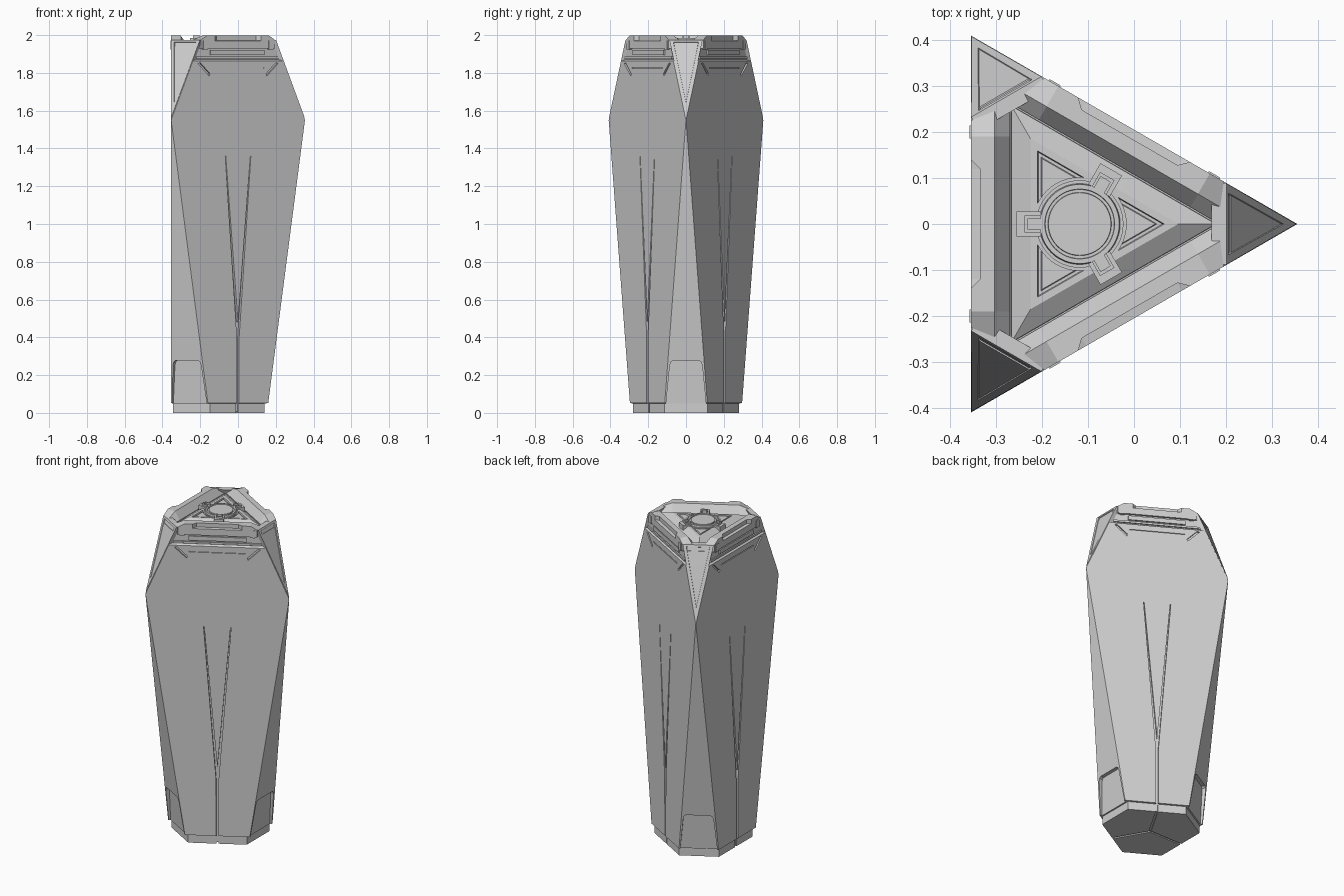
import bpy, bmesh, math
from mathutils import Vector

if "Cube" in bpy.data.objects:
    bpy.data.objects.remove(bpy.data.objects["Cube"])

grey = bpy.data.materials.new("plain_grey")
grey.use_nodes = True
grey.diffuse_color = (0.62, 0.62, 0.62, 1)
grey.node_tree.nodes["Principled BSDF"].inputs["Base Color"].default_value = (0.62, 0.62, 0.62, 1)

CX = -0.118                 # axis of the three-fold symmetry
R, C = 0.2365, 0.473        # distance of the sides and of the corners
SIDES = [math.radians(a) for a in (180, -60, 60)]
CORNERS = [math.radians(a) for a in (0, 120, 240)]


def at(angle, t, r, z):
    """Point r outward along the angle, t sideways."""
    c, s = math.cos(angle), math.sin(angle)
    return Vector((CX + r * c - t * s, r * s + t * c, z))


def finish(name, bm, cutter=False):
    bmesh.ops.recalc_face_normals(bm, faces=bm.faces)
    mesh = bpy.data.meshes.new(name)
    bm.to_mesh(mesh)
    bm.free()
    ob = bpy.data.objects.new(name, mesh)
    bpy.context.collection.objects.link(ob)
    mesh.materials.append(grey)
    if cutter:
        ob.hide_render = True
        ob.hide_viewport = True
    return ob


def loft(bm, rings):
    """Skin a list of equal point rings and cap both ends."""
    rows = [[bm.verts.new(p) for p in ring] for ring in rings]
    n = len(rows[0])
    for a, b in zip(rows, rows[1:]):
        for i in range(n):
            j = (i + 1) % n
            bm.faces.new((a[i], a[j], b[j], b[i]))
    bm.faces.new(rows[0])
    bm.faces.new(rows[-1])


def plate(bm, angle, outline, r0, r1):
    """Extrude a (t, z) outline between two outward distances."""
    loft(bm, [[at(angle, t, r, z) for t, z in outline] for r in (r0, r1)])


def box(t0, t1, z0, z1):
    return [(t0, z0), (t1, z0), (t1, z1), (t0, z1)]


def hexagon(z, r, c):
    """Triangle with sides at r and corners cut at c."""
    s = (c - r / 2) / math.sin(math.radians(60))
    return [at(a, t, r, z) for a in SIDES for t in (-s, s)]


def triangle(z, r):
    return [at(a, 0, 2 * r, z) for a in CORNERS]


def corner_cut(z):
    return C - 0.369 * (z - 1.55)


# Main body
bm = bmesh.new()
loft(bm, [hexagon(0, 0.227, 0.258), hexagon(0.05, 0.227, 0.258),
          hexagon(0.052, R, 0.278), hexagon(1.55, R, C - 0.0005)]
     + [hexagon(z, r, corner_cut(z)) for z, r in
        ((1.862, R), (1.87, 0.224), (1.94, 0.224))])
body = finish("body", bm)

# Y-shaped seams on the sides
seams = bmesh.new()
half = [(0.006, -0.02), (0.007, 0.4), (0.0785, 1.36), (0.075, 1.36)]
outline = half + [(0, 0.48)] + [(-t, z) for t, z in reversed(half)]
for a in SIDES:
    plate(seams, a, outline, 0.22, 0.26)

# Arched recesses at the foot of each corner
arches = bmesh.new()
half = [(0.112, -0.02), (0.086, 0.25), (0.081, 0.268), (0.07, 0.277)]
outline = half + [(-t, z) for t, z in reversed(half)]
for a in CORNERS:
    loft(arches, [[at(a, t, 0.26 + 0.09 * max(z, 0), z) for t, z in outline],
                  [at(a, t, 0.5, z) for t, z in outline]])

# Short slanted slots and a fine line near the top of each side
slots = bmesh.new()
for a in SIDES:
    for m in (-1, 1):
        plate(slots, a, [(m * 0.245, 1.85), (m * 0.175, 1.783),
                         (m * 0.172, 1.797), (m * 0.23, 1.853)], 0.226, 0.26)
    plate(slots, a, box(-0.16, 0.16, 1.823, 1.828), 0.231, 0.26)

# Seams under the foot
under = bmesh.new()
for a in SIDES:
    plate(under, a, box(-0.006, 0.006, -0.02, 0.007), -0.004, 0.26)

for name, cut in (("seam_cutter", seams), ("arch_cutter", arches),
                  ("slot_cutter", slots), ("under_cutter", under)):
    mod = body.modifiers.new(name, "BOOLEAN")
    mod.operation = "DIFFERENCE"
    mod.solver = "EXACT"
    mod.use_self = name == "under_cutter"
    mod.object = finish(name, cut, cutter=True)

# Corner shields with a sunken triangular panel
bm = bmesh.new()
for a in CORNERS:
    rings = []
    for z0, z1, w, off in ((1.565, 1.975, 0.088, -0.03), (1.565, 1.975, 0.088, 0.003),
                           (1.64, 1.963, 0.067, 0.003), (1.645, 1.96, 0.065, -0.003)):
        rings.append([at(a, t, corner_cut(z) + off, z)
                      for t, z in ((0, z0), (w, z1), (-w, z1))])
    loft(bm, rings)
finish("corner_shields", bm)

# Top rails: raised middle, notched outer edge, slope towards the centre
bm = bmesh.new()
stations = [(0.225, 1.975, R), (0.19, 1.997, R), (0.14, 1.997, R), (0.12, 1.997, 0.217)]
stations = [(-t, z, r) for t, z, r in stations] + [(t, z, r) for t, z, r in reversed(stations)]
for a in SIDES:
    rings = []
    for t, top, out in stations:
        profile = [(R, 1.93), (R, 1.97), (out, 1.972), (out, top),
                   (0.185, top), (0.152, 1.95), (0.152, 1.93)]
        splay = math.copysign(0.4 if abs(t) > 0.2 else 0, t)
        rings.append([at(a, t + splay * (R - r), r, z) for r, z in profile])
    loft(bm, rings)
finish("top_rails", bm)

# Bars and brackets under the rails
bm = bmesh.new()
for a in SIDES:
    plate(bm, a, box(-0.25, 0.25, 1.874, 1.886), 0.21, 0.232)
    plate(bm, a, box(-0.165, 0.165, 1.894, 1.92), 0.21, 0.232)
    for m in (-1, 1):
        plate(bm, a, box(m * 0.2 - 0.014, m * 0.2 + 0.014, 1.925, 1.972), 0.21, 0.24)
finish("rail_bars_and_brackets", bm)

# Stepped triangular centre
bm = bmesh.new()
loft(bm, [triangle(z, r) for z, r in
          ((1.93, 0.15), (1.948, 0.148), (1.975, 0.107), (1.975, 0.092),
           (1.967, 0.09), (1.967, 0.084), (1.973, 0.082))])
finish("triangular_centre", bm)

# Round hub
bm = bmesh.new()
SEG = 48
loft(bm, [[at(math.tau * i / SEG, 0, r, z) for i in range(SEG)] for r, z in
          ((0.102, 1.94), (0.102, 1.978), (0.094, 1.978), (0.094, 1.974), (0.088, 1.974),
           (0.086, 1.985), (0.076, 1.985), (0.075, 1.98), (0.069, 1.98), (0.068, 1.986))])
hub = finish("round_hub", bm)
bpy.ops.object.select_all(action="DESELECT")
hub.select_set(True)
bpy.context.view_layer.objects.active = hub
bpy.ops.object.shade_smooth_by_angle(angle=math.radians(30))

# Clips holding the hub, each with a raised U-shaped frame
bm = bmesh.new()
for a in SIDES:
    plate(bm, a, box(-0.027, 0.027, 1.945, 1.986), 0.084, 0.137)
    plate(bm, a, box(-0.018, 0.018, 1.98, 1.997), 0.112, 0.12)
    for m in (-1, 1):
        plate(bm, a, box(m * 0.015 - 0.003, m * 0.015 + 0.003, 1.98, 1.997), 0.084, 0.1125)
finish("hub_clips", bm)
